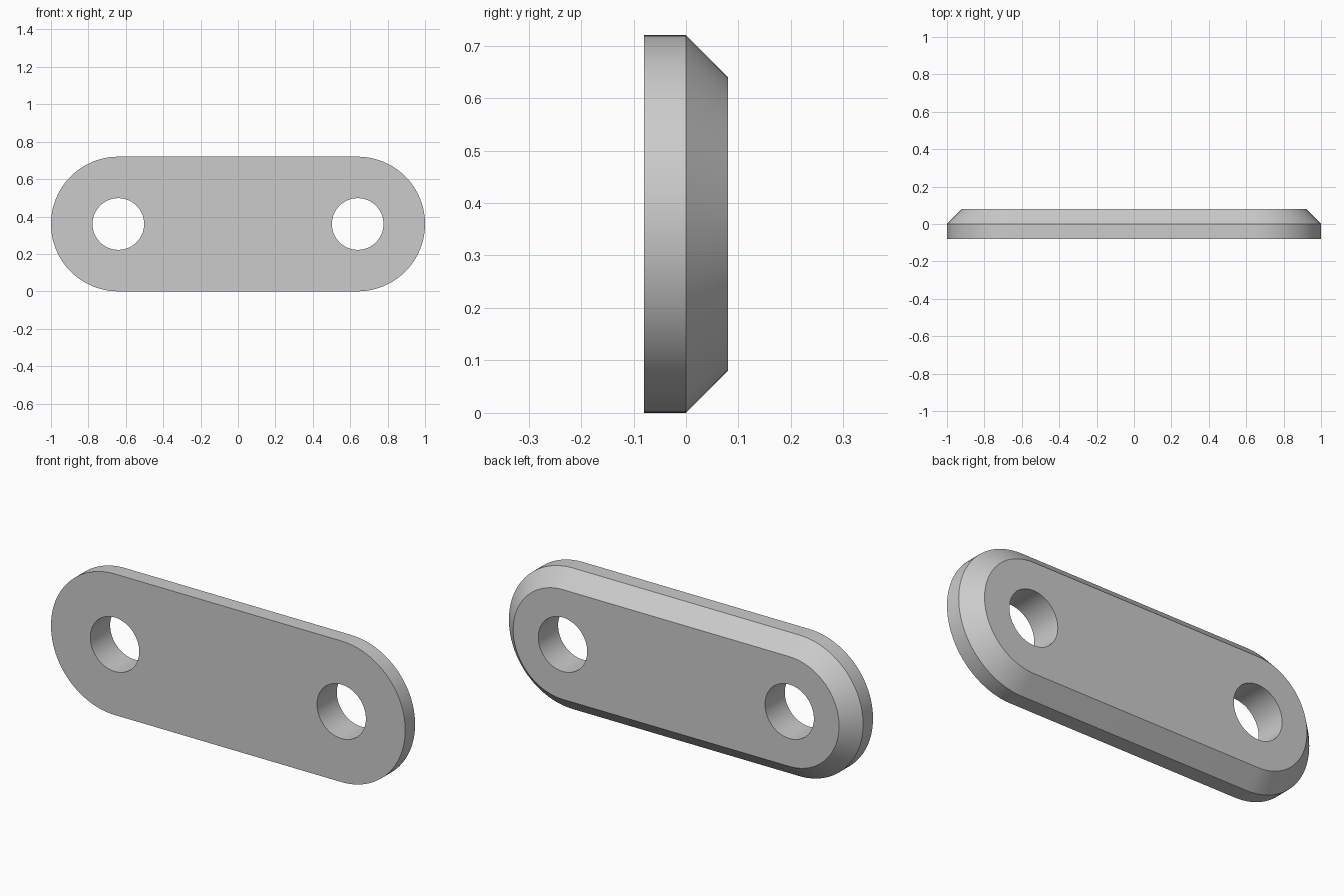
import bpy
import bmesh
from math import cos, sin, pi, radians

cube = bpy.data.objects.get("Cube")
if cube:
    bpy.data.objects.remove(cube, do_unlink=True)

RADIUS = 0.36       # rounded end radius, also half the height
CENTRE = 0.64       # distance of each end centre and hole from the middle
HOLE = 0.138
HALF_DEPTH = 0.08
CHAMFER = 0.08
STEPS = 48          # segments per half circle

grey = bpy.data.materials.new("plain_grey")
grey.use_nodes = True
colour = (0.6, 0.6, 0.6, 1)
grey.diffuse_color = colour
grey.node_tree.nodes["Principled BSDF"].inputs["Base Color"].default_value = colour

bm = bmesh.new()


def ring(points, y):
    """Closed loop of vertices and edges in the plane at depth y."""
    verts = [bm.verts.new((x, y, z)) for x, z in points]
    edges = [bm.edges.new((a, b)) for a, b in zip(verts, verts[1:] + verts[:1])]
    return verts, edges


def skin(a, b):
    """Join two matching loops with quads."""
    n = len(a)
    for i in range(n):
        j = (i + 1) % n
        bm.faces.new((a[i], a[j], b[j], b[i]))


def outline(radius):
    """Slot shape: two half circles joined by straight sides."""
    pts = []
    for side, start in ((1, -pi / 2), (-1, pi / 2)):
        for i in range(STEPS + 1):
            a = start + pi * i / STEPS
            pts.append((side * CENTRE + radius * cos(a), RADIUS + radius * sin(a)))
    return pts


def circle(cx):
    return [(cx + HOLE * cos(pi * i / STEPS), RADIUS + HOLE * sin(pi * i / STEPS))
            for i in range(2 * STEPS)]


# Outer wall and back chamfer
front, front_edges = ring(outline(RADIUS), -HALF_DEPTH)
middle, _ = ring(outline(RADIUS), HALF_DEPTH - CHAMFER)
back, back_edges = ring(outline(RADIUS - CHAMFER), HALF_DEPTH)
skin(front, middle)
skin(middle, back)

# Through holes
for side in (-1, 1):
    near, near_edges = ring(circle(side * CENTRE), -HALF_DEPTH)
    far, far_edges = ring(circle(side * CENTRE), HALF_DEPTH)
    skin(near, far)
    front_edges += near_edges
    back_edges += far_edges

# Flat front and back faces around the holes
for edges, y in ((front_edges, -1), (back_edges, 1)):
    bmesh.ops.triangle_fill(bm, edges=edges, use_beauty=True, normal=(0, y, 0))
bmesh.ops.recalc_face_normals(bm, faces=bm.faces[:])

mesh = bpy.data.meshes.new("link_plate")
bm.to_mesh(mesh)
bm.free()
mesh.materials.append(grey)
plate = bpy.data.objects.new("link_plate", mesh)
bpy.context.collection.objects.link(plate)

bpy.ops.object.select_all(action="DESELECT")
plate.select_set(True)
bpy.context.view_layer.objects.active = plate
bpy.ops.object.shade_smooth_by_angle(angle=radians(30))
